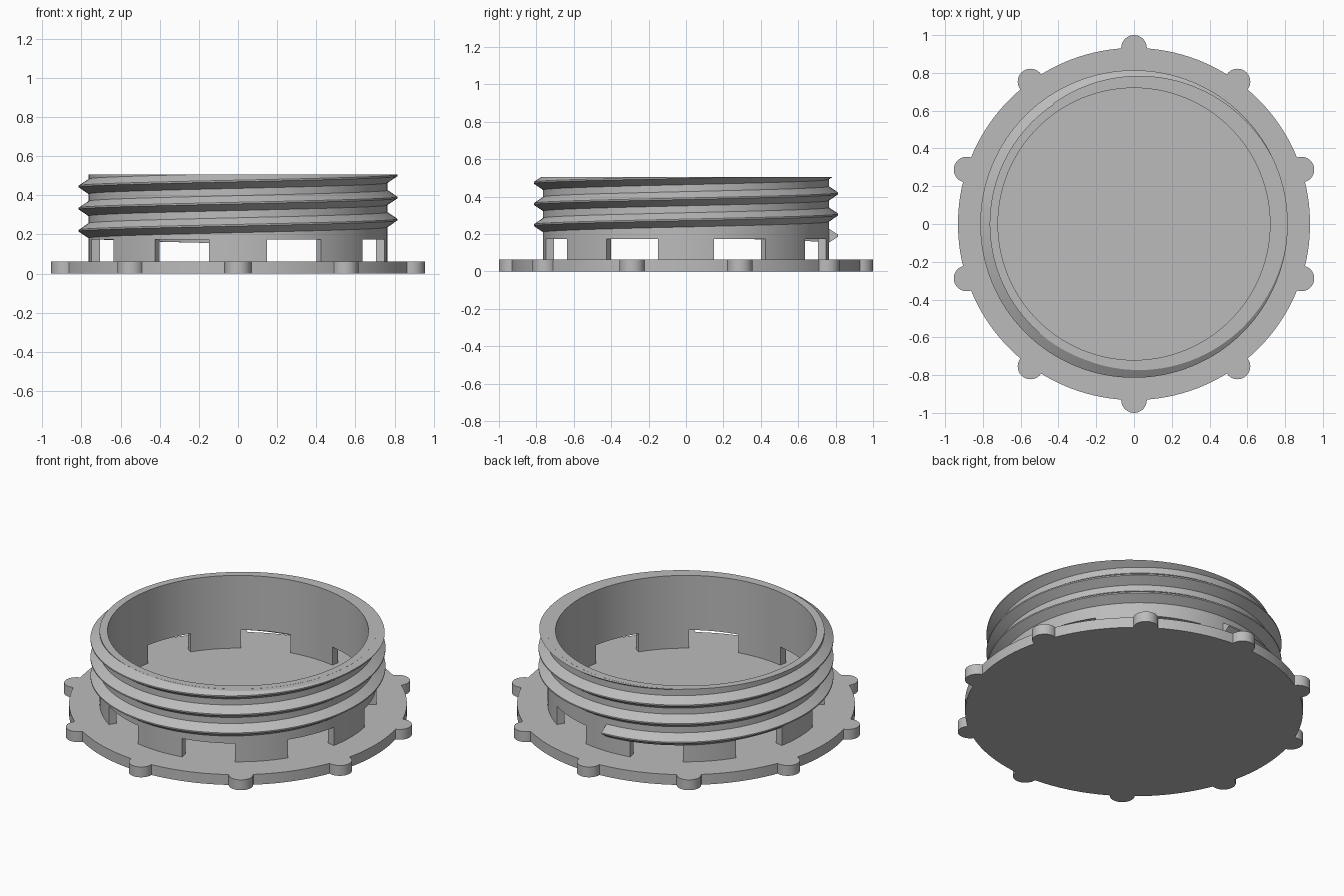
import bpy, bmesh
from math import sin, cos, pi, asin, radians, tau

cube = bpy.data.objects.get("Cube")
if cube:
    bpy.data.objects.remove(cube)

PLATE_R, KNOB_R, PLATE_H = 0.932, 0.068, 0.063
WALL_OUT, WALL_IN, WALL_TOP, WINDOW_TOP = 0.764, 0.72, 0.506, 0.174
CREST_R, PITCH, START_Z = 0.814, 0.113, 0.191
SEGMENTS = 128

grey = bpy.data.materials.new("plain grey")
grey.use_nodes = True
grey.diffuse_color = (0.5, 0.5, 0.5, 1)
grey.node_tree.nodes["Principled BSDF"].inputs["Base Color"].default_value = (0.5, 0.5, 0.5, 1)


def finish(bm, name):
    bmesh.ops.recalc_face_normals(bm, faces=bm.faces)
    mesh = bpy.data.meshes.new(name)
    bm.to_mesh(mesh)
    bm.free()
    mesh.materials.append(grey)
    obj = bpy.data.objects.new(name, mesh)
    bpy.context.collection.objects.link(obj)
    bpy.ops.object.select_all(action='DESELECT')
    obj.select_set(True)
    bpy.context.view_layer.objects.active = obj
    bpy.ops.object.shade_smooth_by_angle(angle=radians(25))
    return obj


def polar(r, a, z):
    return (r * cos(a), r * sin(a), z)


def skin(bm, rings, closed):
    """Join successive rings of vertices with quads."""
    count = len(rings)
    for i in range(count if closed else count - 1):
        a, b = rings[i], rings[(i + 1) % count]
        for j in range(len(a)):
            k = (j + 1) % len(a)
            bm.faces.new((a[j], a[k], b[k], b[j]))


# Base plate: a disc outline interrupted by ten round grip knobs
bm = bmesh.new()
outline = []
half = 2 * asin(KNOB_R / (2 * PLATE_R))
sweep = pi / 2 + half / 2
step = tau / 10
for k in range(10):
    mid = pi / 2 + k * step
    cx, cy, _ = polar(PLATE_R, mid, 0)
    for i in range(17):
        x, y, _ = polar(KNOB_R, mid - sweep + 2 * sweep * i / 16, 0)
        outline.append((cx + x, cy + y, 0))
    for i in range(1, 12):
        outline.append(polar(PLATE_R, mid + half + (step - 2 * half) * i / 12, 0))
face = bm.faces.new([bm.verts.new(p) for p in outline])
top = bmesh.ops.extrude_face_region(bm, geom=[face])
bmesh.ops.translate(bm, vec=(0, 0, PLATE_H),
                    verts=[v for v in top["geom"] if isinstance(v, bmesh.types.BMVert)])
finish(bm, "base_plate")

# Neck wall: a ring whose underside is extruded down into eight pillars
bm = bmesh.new()
section = [(WALL_IN, WINDOW_TOP), (WALL_OUT, WINDOW_TOP), (WALL_OUT, WALL_TOP), (WALL_IN, WALL_TOP)]
rings = [[bm.verts.new(polar(r, tau * i / SEGMENTS, z)) for r, z in section]
         for i in range(SEGMENTS)]
skin(bm, rings, True)
bm.faces.ensure_lookup_table()
pillar_bottoms = [bm.faces[i * 4] for i in range(SEGMENTS) if (i + 4) % 16 < 8]
low = bmesh.ops.extrude_face_region(bm, geom=pillar_bottoms)
bmesh.ops.delete(bm, geom=pillar_bottoms, context='FACES_ONLY')
for v in low["geom"]:
    if isinstance(v, bmesh.types.BMVert):
        v.co.z = PLATE_H - 0.005
finish(bm, "neck_wall")

# Screw thread: a blunt V section swept up a helix and trimmed at the rim
bm = bmesh.new()
section = [(WALL_OUT - 0.02, -0.038), (WALL_OUT, -0.038), (CREST_R, -0.004),
           (CREST_R, 0.004), (WALL_OUT, 0.038), (WALL_OUT - 0.02, 0.038)]
rings = []
for i in range(int(SEGMENTS * 3.1) + 1):
    turn = i / SEGMENTS
    rings.append([bm.verts.new(polar(r, pi / 2 + tau * turn, START_Z + PITCH * turn + z))
                  for r, z in section])
skin(bm, rings, False)
bm.faces.new(rings[0])
bm.faces.new(rings[-1])
bmesh.ops.bisect_plane(bm, geom=bm.verts[:] + bm.edges[:] + bm.faces[:],
                       plane_co=(0, 0, WALL_TOP - 0.0005), plane_no=(0, 0, 1), clear_outer=True)
rim = [e for e in bm.edges if e.is_boundary]
bmesh.ops.triangle_fill(bm, edges=rim, use_beauty=True)
finish(bm, "screw_thread")
